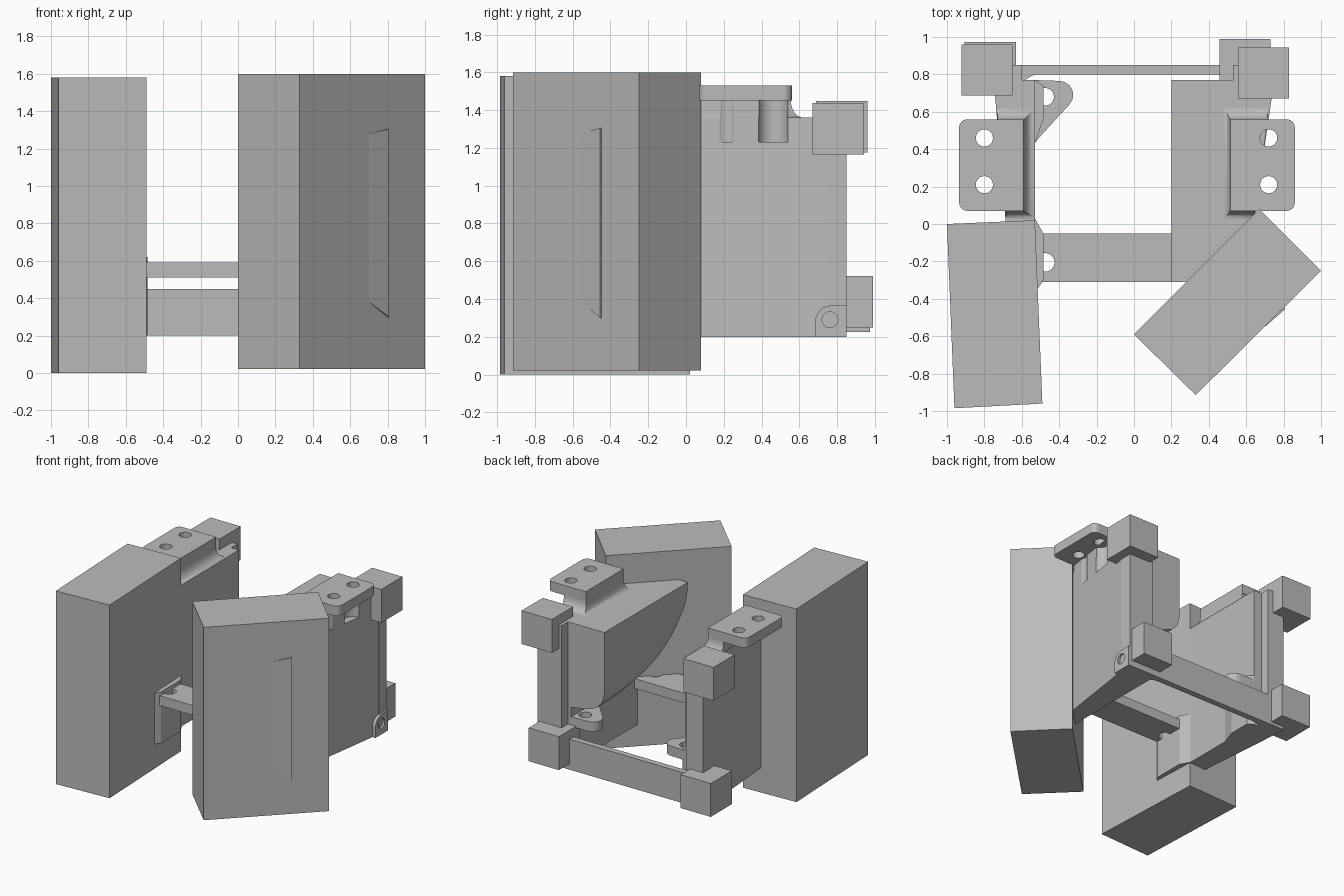
import bpy, bmesh, math
from mathutils import Vector

if "Cube" in bpy.data.objects:
    bpy.data.objects.remove(bpy.data.objects["Cube"])

grey = bpy.data.materials.new("plain grey")
grey.diffuse_color = (0.5, 0.5, 0.5, 1)
grey.use_nodes = True
grey.node_tree.nodes["Principled BSDF"].inputs["Base Color"].default_value = grey.diffuse_color


def finish(name, bm, smooth=False):
    bmesh.ops.recalc_face_normals(bm, faces=bm.faces)
    me = bpy.data.meshes.new(name)
    bm.to_mesh(me)
    bm.free()
    me.materials.append(grey)
    ob = bpy.data.objects.new(name, me)
    bpy.context.collection.objects.link(ob)
    if smooth:
        bpy.ops.object.select_all(action='DESELECT')
        ob.select_set(True)
        bpy.context.view_layer.objects.active = ob
        bpy.ops.object.shade_smooth_by_angle(angle=math.radians(35))
    return ob


def loft(name, rings, smooth=False):
    """Closed solid through equal-length rings of 3D points."""
    bm = bmesh.new()
    vs = [[bm.verts.new(p) for p in r] for r in rings]
    n = len(rings[0])
    for a, b in zip(vs, vs[1:]):
        for i in range(n):
            bm.faces.new((a[i], a[(i + 1) % n], b[(i + 1) % n], b[i]))
    bm.faces.new(vs[0])
    bm.faces.new(vs[-1])
    return finish(name, bm, smooth)


def plan(name, pts, z0, z1, smooth=False):
    return loft(name, [[(x, y, z) for x, y in pts] for z in (z0, z1)], smooth)


def box(name, x0, x1, y0, y1, z0, z1):
    return plan(name, [(x0, y0), (x1, y0), (x1, y1), (x0, y1)], z0, z1)


def arc(cx, cy, r, a0, a1, n=6):
    return [(cx + r * math.cos(math.radians(a0 + (a1 - a0) * i / n)),
             cy + r * math.sin(math.radians(a0 + (a1 - a0) * i / n))) for i in range(n + 1)]


def drill(ob, x, y, z0, z1, r, axis='Z'):
    """Cut a round hole; along X the arguments are y, z, x0, x1."""
    circ = arc(x, y, r, 0, 345, 23)
    rings = [[(px, py, h) if axis == 'Z' else (h, px, py) for px, py in circ] for h in (z0, z1)]
    cut = loft("hole_cutter", rings)
    cut.hide_render = True
    m = ob.modifiers.new("hole", 'BOOLEAN')
    m.operation, m.solver, m.object = 'DIFFERENCE', 'EXACT', cut
    bpy.context.view_layer.objects.active = ob
    bpy.ops.object.modifier_apply(modifier="hole")
    bpy.data.objects.remove(cut)


# large blocks at the front
plan("left_block", [(-1, 0), (-.53, .02), (-.49, -.96), (-.96, -.985)], 0, 1.58)
plan("right_block", [(0, -.59), (.67, .08), (1, -.25), (.33, -.915)], .022, 1.6)

# faint rib standing out of the right block's outer face
rib = [(.70, .38), (.80, .30), (.80, 1.305), (.70, 1.28)]
loft("block_rib", [[(x + d * s, x - 1.247 - d * s, z) for (x, z), s in zip(rib, (.2, 1, 1, .2))]
                   for d in (-.01, .008)])

# side walls, slightly splayed on the outside
left_wall = plan("left_wall", [(-.53, -.34), (-.53, .77), (-.75, .77), (-.66, -.30)], .2, 1.36)
right_wall = plan("right_wall", [(.50, -.30), (.50, .77), (.75, .77), (.60, -.27)], .2, 1.36)
plan("left_wall_front_foot", [(-.53, -.37), (-.485, -.30), (-.485, -.05), (-.53, .03)], .2, .62)
plan("left_wall_rear_foot", [(-.53, .43), (-.485, .56), (-.485, .74), (-.53, .77)], .2, .62)

# rear posts
box("left_post", -.75, -.60, .75, .85, .2, 1.36)
box("right_post", .53, .75, .75, .85, .2, 1.36)

# thick pad on the right wall, rounded away at the lower front
def pad_ring(x, drop):
    pts = [(.77, 1.36), (-.31, 1.36)]
    for i in range(1, 17):
        a = math.pi / 2 * i / 16
        pts.append((.77 - 1.08 * math.cos(a) ** .8, 1.36 - drop * math.sin(a) ** .9))
    return [(x, y, z) for y, z in pts]

loft("right_pad", [pad_ring(x, d) for x, d in
                   ((.20, .50), (.22, .58), (.27, .635), (.36, .67), (.56, .70))], True)

# cross members
front_plate = box("front_plate", -.53, .52, -.31, -.05, .51, .59)
drill(front_plate, -.475, -.205, .4, .7, .05)
drill(front_plate, .42, -.205, .4, .7, .05)
box("rear_bar", -.65, .56, .80, .85, .2, .45)
for side, x in ((1, -.60), (-1, .53)):
    corner = [(x, .81), (x, .72)] + [(x + side * (.09 - .09 * math.cos(t)), .72 + .08 * math.sin(t))
                                     for t in (.4, .8, 1.2, 1.57)] + [(x + side * .09, .81)]
    plan("rear_bar_fillet", corner, .2, .45)

# small rounded feet with a hole at the rear of each wall
foot = [(-.54, .42), (-.50, .47)] + arc(-.40, .69, .075, -45, 90) + [(-.54, .77)]
for name, f in (("left_foot", lambda x: x), ("right_foot", lambda x: -x - .04)):
    ob = plan(name, [(f(x), y) for x, y in foot], .51, .59)
    drill(ob, f(-.475), .68, .4, .7, .047)

# top mounting tabs on flared necks, with pockets below their holes
def tab(name, inner, outer, wall, holes_x, neck_out, flare):
    s = 1 if outer > inner else -1
    r = .045
    shape = [(inner, .07)]
    shape += [(outer - s * r + s * (px), py) for px, py in arc(0, .07 + r, r, -90, 0)]
    shape += [(outer - s * r + s * (px), py) for px, py in arc(0, .56 - r, r, 0, 90)]
    shape.append((inner, .56))
    ob = plan(name, shape, 1.45, 1.53)
    rings = []
    for i in range(7):
        t = math.pi / 2 * i / 6
        g = 1 - math.sin(t)
        z = 1.36 + .09 * (1 - math.cos(t))
        x0 = inner - s * flare * g
        y0, y1 = .07 - .04 * g, .555 + .065 * g
        rings.append([(x0, y0, z), (neck_out[0], y0, z), (neck_out[1], y1, z), (x0, y1, z)])
    rings.append([(x, y, 1.452) for x, y, z in rings[-1]])
    neck = loft(name + "_neck", rings, True)
    for y, pr in ((.21, .065), (.46, .08)):
        drill(ob, holes_x, y, 1.4, 1.6, .046)
        for part in (neck, wall):
            drill(part, holes_x, y, 1.23, 1.45 if part is neck else 1.5, pr)

tab("left_tab", -.59, -.935, left_wall, -.80, (-.685, -.73), .062)
tab("right_tab", .515, .86, right_wall, .72, (.645, .715), .03)

# boss with a blind hole low on the outer right wall
yz = [(.85, .2), (.85, .365), (.765, .365)] + arc(.765, .285, .08, 105, 180) + [(.685, .2)]
boss = loft("side_boss", [[(x, y, z) for y, z in yz] for x in (.70, .765)])
drill(boss, .762, .29, .72, .80, .042, 'X')

# corner cubes
for name, x, y, z in (("upper_left_cube", -.922, .688, 1.175),
                      ("upper_right_cube", .555, .67, 1.165),
                      ("lower_left_cube", -.905, .70, .225),
                      ("lower_right_cube", .458, .717, .25)):
    box(name, x, x + .273, y, y + .273, z, z + .273)
